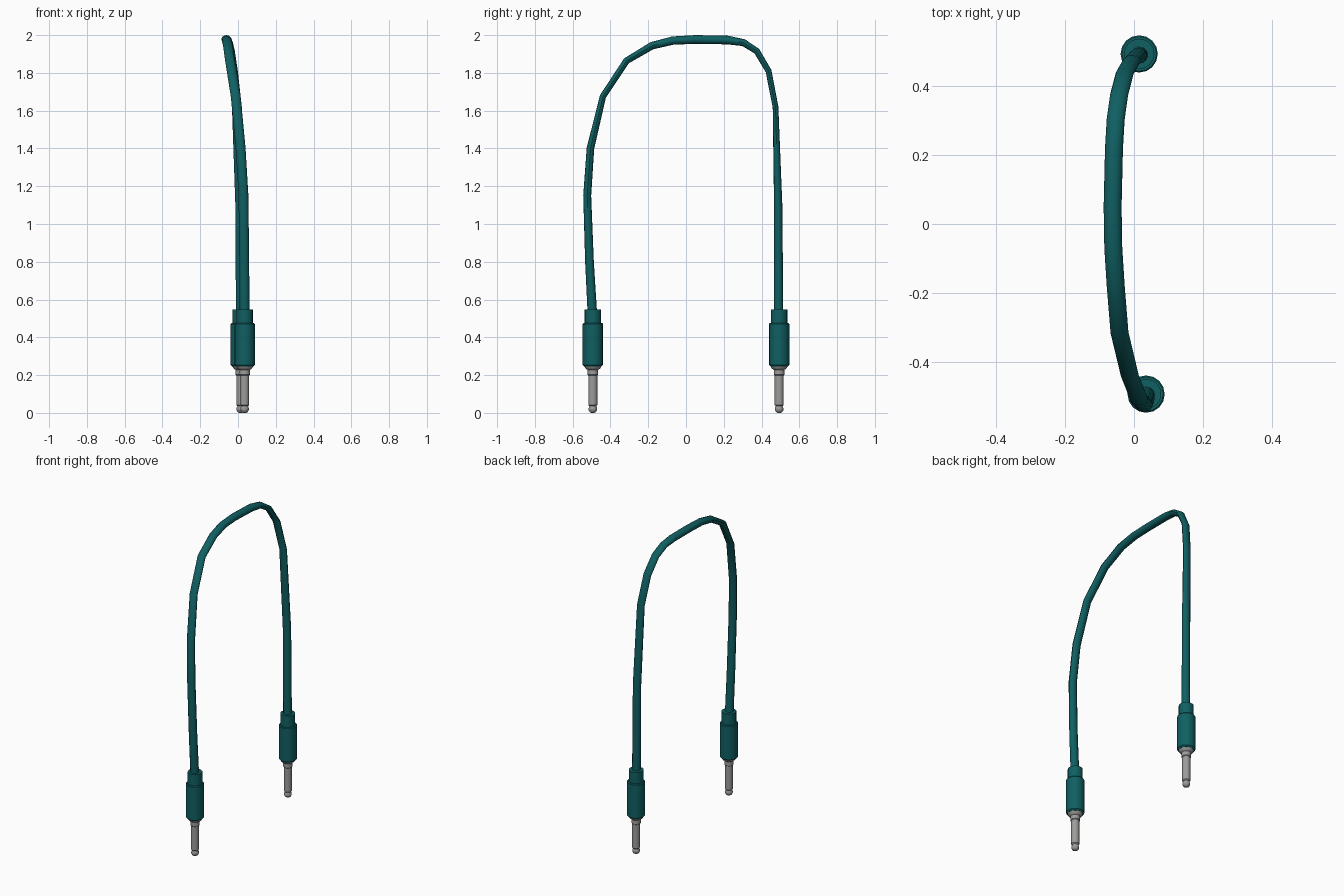
import bpy, bmesh, math
from mathutils import Vector

if "Cube" in bpy.data.objects:
    bpy.data.objects.remove(bpy.data.objects["Cube"])


def material(name, rgb):
    m = bpy.data.materials.new(name)
    m.diffuse_color = (*rgb, 1)
    m.use_nodes = True
    m.node_tree.nodes["Principled BSDF"].inputs["Base Color"].default_value = m.diffuse_color
    return m


TEAL = material("teal rubber", (0.005, 0.115, 0.122))
METAL = material("grey metal", (0.34, 0.335, 0.33))


def skin(name, rings, mat):
    """Join equal-sized rings of points into a capped tube."""
    bm = bmesh.new()
    loops = [[bm.verts.new(p) for p in ring] for ring in rings]
    n = len(loops[0])
    for a, b in zip(loops, loops[1:]):
        for i in range(n):
            j = (i + 1) % n
            bm.faces.new((a[i], a[j], b[j], b[i]))
    bm.faces.new(loops[0])
    bm.faces.new(loops[-1])
    bmesh.ops.recalc_face_normals(bm, faces=bm.faces)
    mesh = bpy.data.meshes.new(name)
    bm.to_mesh(mesh)
    bm.free()
    mesh.materials.append(mat)
    ob = bpy.data.objects.new(name, mesh)
    bpy.context.collection.objects.link(ob)
    bpy.ops.object.select_all(action='DESELECT')
    ob.select_set(True)
    bpy.context.view_layer.objects.active = ob
    bpy.ops.object.shade_smooth_by_angle(angle=math.radians(35))


def lathe(name, x, y, profile, mat, n=16):
    skin(name, [[Vector((x + r * math.cos(2 * math.pi * i / n),
                         y + r * math.sin(2 * math.pi * i / n), z))
                 for i in range(n)] for r, z in profile], mat)


# plugs: metal pin, sleeve, strain relief
for side, x, y in (("front", 0.035, -0.493), ("back", 0.015, 0.493)):
    lathe(side + "_pin", x, y, [
        (0.008, 0.0), (0.017, 0.005), (0.023, 0.016), (0.023, 0.024),
        (0.018, 0.036), (0.024, 0.042), (0.024, 0.198), (0.028, 0.202),
        (0.028, 0.228), (0.040, 0.236), (0.046, 0.25), (0.046, 0.26)], METAL)
    lathe(side + "_sleeve", x, y, [
        (0.046, 0.246), (0.054, 0.254), (0.054, 0.470), (0.050, 0.475)], TEAL)
    lathe(side + "_strain_relief", x, y, [
        (0.044, 0.470), (0.044, 0.548)], TEAL)

# cable path: x, y, z, half thickness within the arch plane
path = [Vector(p) for p in (
    (0.035, -0.496, 0.53, 0.025), (0.033, -0.511, 0.80, 0.023),
    (0.029, -0.523, 1.15, 0.021), (0.014, -0.506, 1.40, 0.020),
    (-0.012, -0.440, 1.675, 0.017), (-0.042, -0.315, 1.864, 0.018),
    (-0.053, -0.180, 1.944, 0.020), (-0.060, -0.070, 1.971, 0.022),
    (-0.062, 0.050, 1.977, 0.023), (-0.058, 0.220, 1.974, 0.023),
    (-0.053, 0.305, 1.960, 0.019), (-0.043, 0.375, 1.915, 0.017),
    (-0.027, 0.437, 1.810, 0.016), (-0.006, 0.474, 1.620, 0.015),
    (0.012, 0.488, 1.10, 0.022), (0.015, 0.490, 0.53, 0.025))]
rings = []
for k, p in enumerate(path):
    c = p.to_3d()
    before, after = path[max(k - 1, 0)].to_3d(), path[min(k + 1, len(path) - 1)].to_3d()
    t = ((c - before).normalized() + (after - c).normalized()).normalized()
    u = t.cross(Vector((1, 0, 0))).normalized()
    v = u.cross(t)
    rings.append([c + u * p.w * math.cos(a) + v * 0.026 * math.sin(a)
                  for a in (2 * math.pi * i / 12 for i in range(12))])
skin("cable", rings, TEAL)
